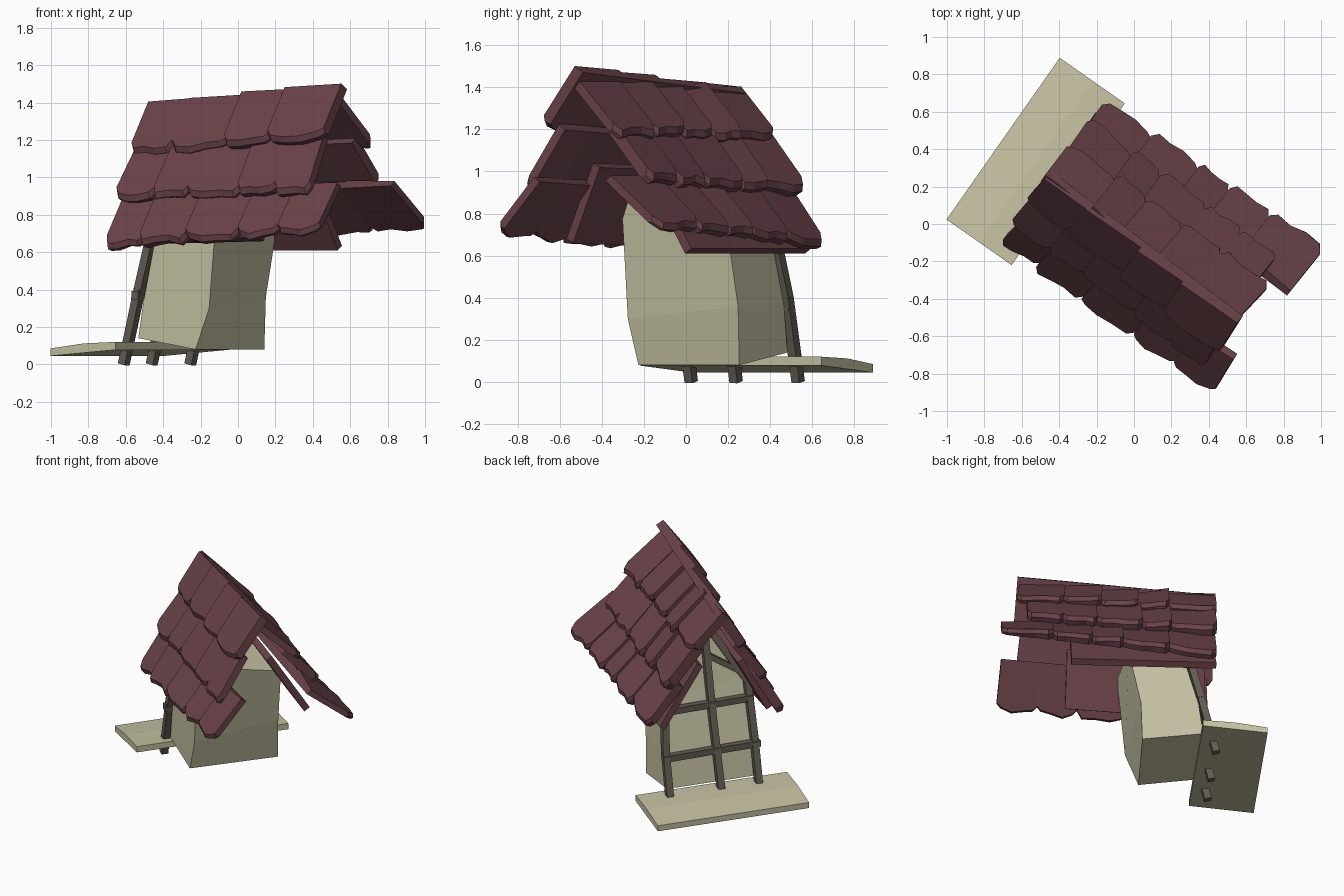
import bpy, bmesh, math, random
from mathutils import Vector, Matrix

random.seed(4)
cube = bpy.data.objects.get("Cube")
if cube:
    bpy.data.objects.remove(cube, do_unlink=True)

# The dormer is built along its own axis, then turned about z
TURN = Matrix.Rotation(math.radians(-35), 4, 'Z')


def material(name, rgb):
    m = bpy.data.materials.new(name)
    m.use_nodes = True
    col = (*rgb, 1)
    m.diffuse_color = col
    m.node_tree.nodes["Principled BSDF"].inputs["Base Color"].default_value = col
    return m


PLASTER = material("pale_plaster", (0.565, 0.54, 0.365))
TILE = material("dark_red_tile", (0.142, 0.055, 0.065))
TIMBER = material("grey_brown_timber", (0.125, 0.108, 0.086))


def finish(bm, name, mat):
    bmesh.ops.recalc_face_normals(bm, faces=bm.faces)
    bm.transform(TURN)
    me = bpy.data.meshes.new(name)
    bm.to_mesh(me)
    bm.free()
    me.materials.append(mat)
    ob = bpy.data.objects.new(name, me)
    bpy.context.collection.objects.link(ob)


def bridge(bm, a, b):
    """Band of quads between two matching rings of vertices."""
    for i in range(len(a)):
        j = (i + 1) % len(a)
        bm.faces.new((a[i], b[i], b[j], a[j]))


def loft(bm, *outlines):
    """Closed solid through matching outlines."""
    rings = [[bm.verts.new(p) for p in o] for o in outlines]
    bm.faces.new(rings[0])
    bm.faces.new(rings[-1][::-1])
    for a, b in zip(rings, rings[1:]):
        bridge(bm, a, b)


def beam(bm, p, q, w):
    """Square bar from p to q."""
    p, q = Vector(p), Vector(q)
    d = (q - p).normalized()
    side = d.cross(Vector((1, 0, 0))).normalized() * w / 2
    out = d.cross(side).normalized() * w / 2
    ring = [side + out, side - out, -side - out, -side + out]
    loft(bm, [p + r for r in ring], [q + r for r in ring])


# Roof: each row is a sheet given by its four corners
def sheet(corners):
    t0, t1, b0, b1 = map(Vector, corners)
    n = (t1 - t0).cross(b0 - t0).normalized()
    if n.z < 0:
        n = -n

    def at(s, t, h):
        return t0.lerp(t1, s).lerp(b0.lerp(b1, s), t) + n * h
    return at


def shingle_row(name, corners, count=5, thick=0.056):
    at = sheet(corners)
    bm = bmesh.new()
    cuts = [(i + random.uniform(-0.2, 0.2) * (0 < i < count)) / count
            for i in range(count + 1)]
    for a, b in zip(cuts, cuts[1:]):
        w = b - a
        lift_a, lift_b = random.uniform(0, 0.024), random.uniform(-0.016, 0.004)
        drop = [random.uniform(-0.05, 0.05) for _ in range(4)]
        outline = [(a, 0), (b, 0), (b, 0.87), (b - w * 0.1, 0.98 + drop[0]),
                   (a + w * 0.62, 1 + drop[1]), (a + w * 0.35, 1 + drop[2]),
                   (a + w * 0.1, 0.98 + drop[3]), (a, 0.87)]

        def lift(s):
            return lift_a + (lift_b - lift_a) * (s - a) / w
        loft(bm, [at(s, t * 0.93, lift(s)) for s, t in outline],
             [at(s, t, lift(s) - thick * 0.45) for s, t in outline],
             [at(s, t * 0.97, -thick) for s, t in outline])
    finish(bm, name, TILE)


# Corners: window-end top, rear top, window-end bottom, rear bottom
shingle_row("right_roof_top_row", [(-.53, -.07, 1.40), (.755, -.115, 1.50), (-.55, -.235, 1.13), (.765, -.33, 1.21)], 4)
shingle_row("right_roof_middle_row", [(-.53, -.18, 1.17), (.72, -.24, 1.23), (-.55, -.385, .89), (.745, -.435, .93)])
shingle_row("right_roof_bottom_row", [(-.50, -.33, .92), (.85, -.30, .98), (-.53, -.50, .63), (.865, -.53, .72)])
shingle_row("left_roof_top_row", [(-.54, -.06, 1.40), (.745, -.085, 1.435), (-.53, .175, 1.16), (.785, .18, 1.19)])
shingle_row("left_roof_middle_row", [(-.52, .11, 1.18), (.71, .09, 1.22), (-.52, .335, .915), (.725, .32, .97)])
shingle_row("left_roof_bottom_row", [(-.51, .25, .93), (.89, .20, .99), (-.505, .465, .66), (.91, .51, .755)])


# Boards beneath the eaves
def eave_board(name, corners, thick=0.045):
    at = sheet(corners)
    square = [(0, 0), (1, 0), (1, 1), (0, 1)]
    bm = bmesh.new()
    loft(bm, [at(s, t, 0) for s, t in square], [at(s, t, -thick) for s, t in square])
    finish(bm, name, TILE)


eave_board("left_eave_board", [(-.49, .10, 1.04), (.43, .08, 1.04), (-.51, .37, .635), (.44, .34, .635)])
eave_board("right_eave_board", [(-.48, -.225, 1.02), (.42, -.245, 1.04), (-.50, -.42, .66), (.42, -.40, .68)])

# Body: leaning walls bent part way up, with a hipped peak at the window end
L, R = .288, -.315
levels = [
    [(-.43, R, .14), (-.056, R, .08), (-.03, L, .08), (-.43, L, .14)],
    [(-.40, R, .32), (.032, R, .30), (-.02, L, .36), (-.40, L, .36)],
    [(-.29, R, .80), (.085, R, .87), (.06, L - .01, .74), (-.30, L - .01, .72)]]
bm = bmesh.new()
rings = [[bm.verts.new(p) for p in ring] for ring in levels]
bm.faces.new(rings[0])
for lower, upper in zip(rings, rings[1:]):
    bridge(bm, lower, upper)
peak = bm.verts.new((-.20, -.04, 1.22))
for i in range(4):
    bm.faces.new((rings[2][i - 1], rings[2][i], peak))
finish(bm, "dormer_body", PLASTER)

# Sill shelf, sloping outwards
bm = bmesh.new()
profile = [(-.835, .045), (-.835, .085), (-.62, .112), (-.41, .12), (-.41, .078)]
loft(bm, [(u, -.555, z) for u, z in profile], [(u, .50, z) for u, z in profile])
finish(bm, "window_sill", PLASTER)


# Window frame lying on the leaning front wall
def on_wall(v, z):
    return (-.515 + .25 * z, v, z)


def frame_part(name, points, w):
    bm = bmesh.new()
    for p, q in zip(points, points[1:]):
        beam(bm, on_wall(*p), on_wall(*q), w)
    finish(bm, name, TIMBER)


frame_part("right_post", [(-.33, 0), (-.325, .40), (-.31, .78), (-.06, 1.18)], .046)
frame_part("middle_post", [(-.07, 0), (-.05, .6), (-.04, 1.2)], .046)
frame_part("left_post", [(.29, 0), (.295, .40), (.27, .72), (-.02, 1.18)], .046)
frame_part("lower_rail", [(-.36, .37), (.31, .36)], .044)
frame_part("upper_rail", [(-.34, .67), (.30, .66)], .044)
frame_part("gable_brace", [(-.04, .99), (-.25, .86)], .036)
